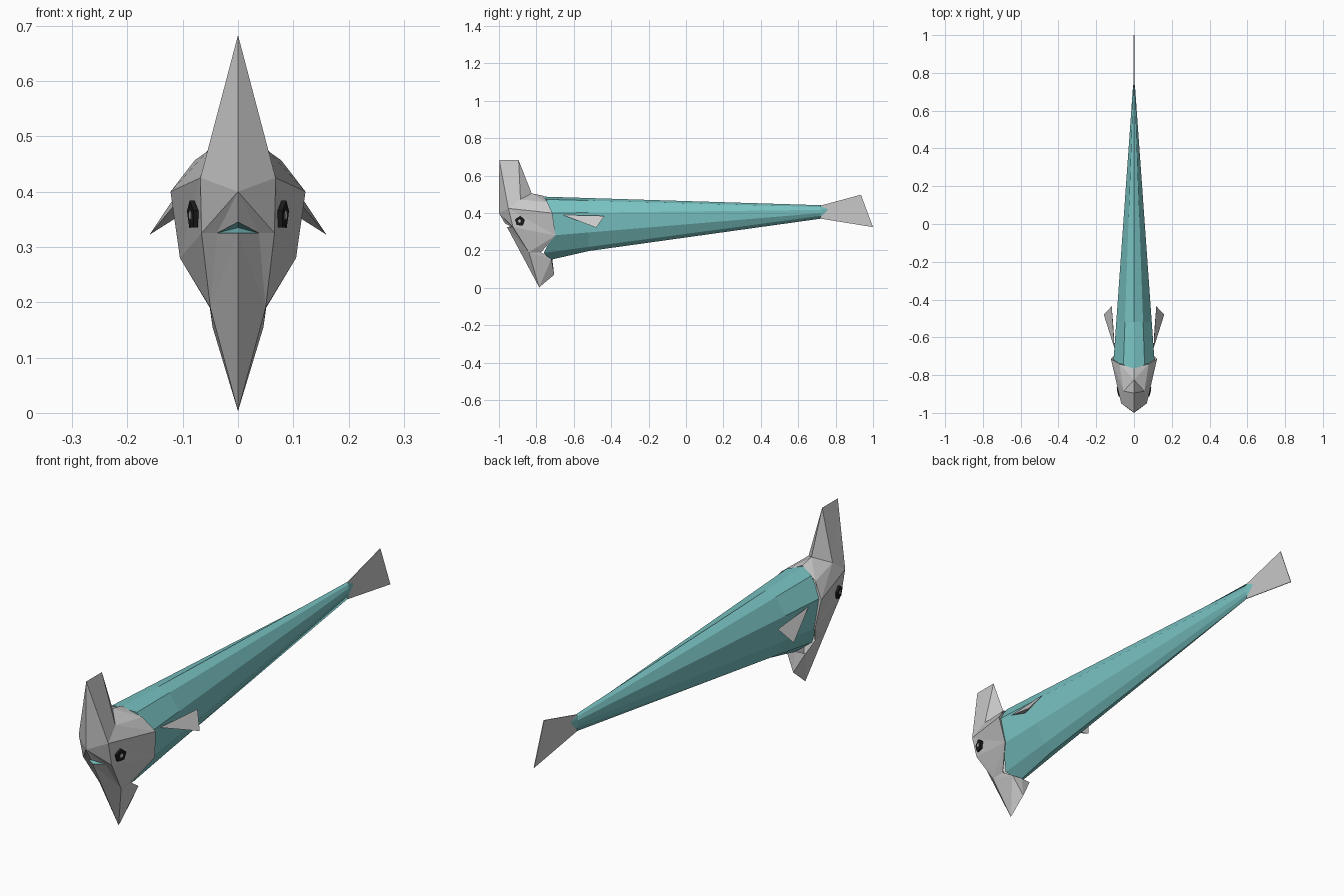
import bpy, bmesh, math
from mathutils import Vector

cube = bpy.data.objects.get("Cube")
if cube:
    bpy.data.objects.remove(cube, do_unlink=True)


def material(name, rgb):
    m = bpy.data.materials.new(name)
    m.use_nodes = True
    m.diffuse_color = (*rgb, 1)
    bsdf = next(n for n in m.node_tree.nodes if n.type == 'BSDF_PRINCIPLED')
    bsdf.inputs["Base Color"].default_value = (*rgb, 1)
    return m


GREY = material("pale_grey", (0.58, 0.58, 0.58))
TEAL = material("teal", (0.19, 0.54, 0.54))
BLACK = material("black", (0.012, 0.012, 0.012))


def part(name, verts, faces, mat, mirror=True):
    """Flat-shaded mesh; one half is modelled and mirrored across x."""
    bm = bmesh.new()
    vs = [bm.verts.new(v) for v in verts]
    for f in faces:
        bm.faces.new([vs[i] for i in f])
    bmesh.ops.recalc_face_normals(bm, faces=bm.faces)
    me = bpy.data.meshes.new(name)
    bm.to_mesh(me)
    bm.free()
    me.materials.append(mat)
    ob = bpy.data.objects.new(name, me)
    bpy.context.collection.objects.link(ob)
    if mirror:
        mod = ob.modifiers.new("Mirror", 'MIRROR')
        mod.merge_threshold = 0.0005
    return ob


# Head corner points (left half)
P = {
    "crest_f": (0, -.998, .683), "crest_b": (0, -.895, .683),
    "crest_r": (0, -.825, .505), "crest_s": (.055, -.885, .473),
    "brow": (.068, -.95, .425), "nose": (0, -1.0, .40),
    "lip": (0, -.968, .345), "corner": (.038, -.93, .325),
    "chin": (0, -.957, .325), "cheek": (.066, -.925, .325),
    "rim_t": (0, -.765, .493), "rim_u": (.078, -.74, .457),
    "rim_m": (.122, -.715, .40), "rim_l": (.105, -.697, .28),
    "rim_b": (.051, -.775, .19), "jaw": (.05, -.84, .19),
    "fin_t": (0, -.785, .003), "fin_b": (0, -.705, .07),
    "fin_r": (.046, -.72, .155), "fin_c": (0, -.715, .155),
    "in_m": (.098, -.722, .40), "in_l": (.09, -.705, .285),
}
# Head faces: crest, face, lower fin and hood rim
crest = ["crest_f crest_b crest_s", "crest_f crest_s brow", "crest_f brow nose",
         "crest_b crest_r crest_s", "crest_r rim_t rim_u", "crest_r rim_u crest_s",
         "crest_s rim_u rim_m", "crest_s rim_m brow"]
face = ["nose brow cheek", "nose cheek corner", "nose corner lip",
        "brow rim_m rim_l", "brow rim_l cheek", "cheek rim_l jaw",
        "jaw rim_l rim_b", "corner cheek jaw", "corner jaw chin"]
lower_fin = ["chin jaw fin_t", "jaw rim_b fin_r", "jaw fin_r fin_t",
             "fin_t fin_r fin_b", "fin_r fin_c fin_b"]
rim = ["rim_u in_m rim_m", "rim_m in_m in_l rim_l", "rim_l in_l rim_b"]
keys = list(P)
part("head", P.values(),
     [[keys.index(k) for k in f.split()] for f in crest + face + lower_fin + rim], GREY)

# Mouth lining set back behind the lips
part("mouth_lining", [P["lip"], P["corner"], P["chin"], (0, -.90, .335)],
     [(0, 1, 3), (1, 2, 3)], TEAL)

# Long tapering body: three half sections closing to a tip
front = [(0, -.77, .488), (.056, -.745, .473), (.109, -.73, .40),
         (.10, -.715, .28), (.048, -.76, .187), (0, -.725, .15)]
end = [(0, .72, .442), (.004, .72, .432), (.006, .72, .417),
       (.005, .72, .40), (.003, .72, .385), (0, .72, .37)]
mid = [Vector(a).lerp(Vector(b), (-.52 - a[1]) / (b[1] - a[1]))
       for a, b in zip(front, end)]
mid[5].z = .197
n = len(front)
quads = [(r * n + i, r * n + i + 1, (r + 1) * n + i + 1, (r + 1) * n + i)
         for r in range(2) for i in range(n - 1)]
tip = [(2 * n + i, 2 * n + i + 1, 3 * n) for i in range(n - 1)]
part("body", front + mid + end + [(0, .77, .42)], quads + tip + [range(n)], TEAL)

# Side fins: slim three-sided wedges
part("side_fins", [(.103, -.66, .39), (.118, -.435, .385),
                   (.16, -.48, .322), (.108, -.56, .355)],
     [(0, 1, 2), (0, 2, 3), (1, 2, 3), (0, 1, 3)], GREY)

# Tail fin: thin upright plate
tail = part("tail_fin", [(0, .72, .44), (0, .935, .498), (0, 1.0, .325), (0, .72, .37)],
            [(0, 1, 2, 3)], GREY, mirror=False)
sol = tail.modifiers.new("Thickness", 'SOLIDIFY')
sol.thickness, sol.offset = .003, 0

# Eyes: five-sided plates with a pale centre, lying on the cheeks
normal = Vector((.97, -.23, -.06)).normalized()
rot = normal.to_track_quat('Z', 'Y')


def disc(name, radius, depth, lift, mat):
    centre = Vector((.079, -.888, .357)) + normal * lift
    vs = [centre + rot @ Vector((radius * math.cos(a), radius * math.sin(a), h))
          for h in (0, depth) for a in (math.tau * i / 5 + .3 for i in range(5))]
    sides = [(i, (i + 1) % 5, (i + 1) % 5 + 5, i + 5) for i in range(5)]
    part(name, vs, sides + [range(5), range(5, 10)], mat)


disc("eyes", .027, .009, -.002, BLACK)
disc("eye_centres", .009, .003, .006, GREY)
